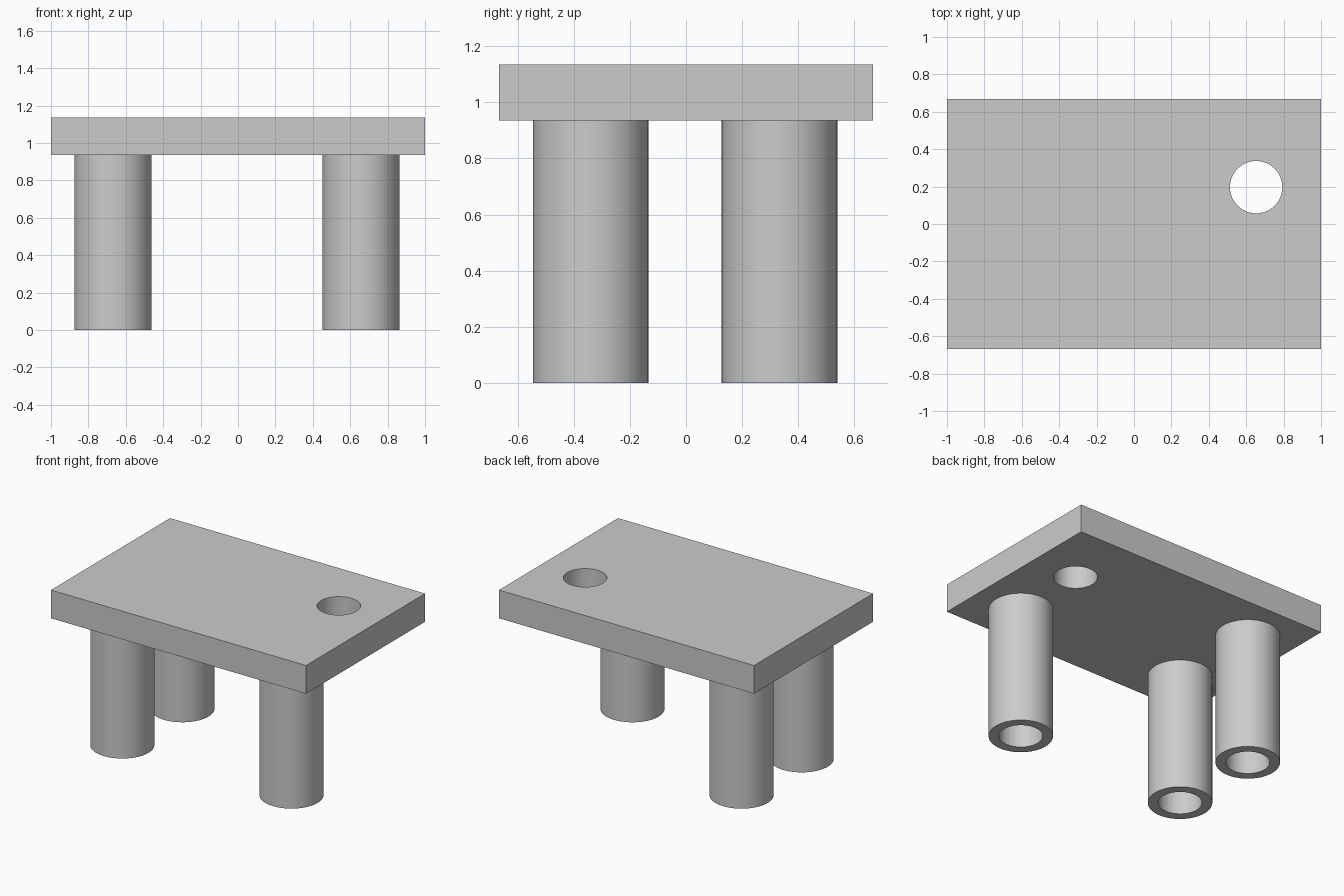
import bpy, bmesh
from math import cos, sin, tau, radians

cube = bpy.data.objects.get("Cube")
if cube:
    bpy.data.objects.remove(cube, do_unlink=True)

grey = bpy.data.materials.new("light grey")
grey.use_nodes = True
grey.diffuse_color = (0.6, 0.6, 0.6, 1)
grey.node_tree.nodes["Principled BSDF"].inputs["Base Color"].default_value = grey.diffuse_color

TOP, UNDER = 1.135, 0.935
SEGMENTS = 64
BORE = 0.14


def finish(name, bm):
    """Turn a bmesh into a grey object, smooth with sharp edges."""
    bmesh.ops.recalc_face_normals(bm, faces=bm.faces)
    mesh = bpy.data.meshes.new(name)
    bm.to_mesh(mesh)
    bm.free()
    mesh.materials.append(grey)
    obj = bpy.data.objects.new(name, mesh)
    bpy.context.collection.objects.link(obj)
    bpy.ops.object.select_all(action='DESELECT')
    obj.select_set(True)
    bpy.context.view_layer.objects.active = obj
    bpy.ops.object.shade_smooth_by_angle(angle=radians(30))
    return obj


def ring(bm, x, y, z, radius):
    return [bm.verts.new((x + radius * cos(tau * i / SEGMENTS),
                          y + radius * sin(tau * i / SEGMENTS), z))
            for i in range(SEGMENTS)]


def bridge(bm, a, b):
    for i in range(SEGMENTS):
        j = (i + 1) % SEGMENTS
        bm.faces.new((a[i], a[j], b[j], b[i]))


def tube(name, x, y):
    """Hollow leg from the floor to the underside of the slab."""
    bm = bmesh.new()
    loops = [ring(bm, x, y, z, r) for z, r in
             ((0, 0.206), (UNDER, 0.206), (UNDER, BORE), (0, BORE))]
    for a, b in zip(loops, loops[1:] + loops[:1]):
        bridge(bm, a, b)
    return finish(name, bm)


# Slab with one round through hole
bm = bmesh.new()
holes = []
for z in (UNDER, TOP):
    corners = [bm.verts.new((x, y, z)) for x, y in
               ((-1, -0.667), (1, -0.667), (1, 0.667), (-1, 0.667))]
    hole = ring(bm, 0.653, 0.197, z, BORE)
    edges = [bm.edges.new((loop[i - 1], loop[i]))
             for loop in (corners, hole) for i in range(len(loop))]
    bmesh.ops.triangle_fill(bm, use_beauty=True, edges=edges)
    holes.append((corners, hole))
(low, low_hole), (high, high_hole) = holes
bridge(bm, low_hole, high_hole)
for i in range(4):
    bm.faces.new((low[i - 1], low[i], high[i], high[i - 1]))
finish("slab", bm)

# Three hollow legs; the corner under the hole stays open
tube("front_right_leg", -0.669, -0.34)
tube("front_left_leg", 0.658, -0.34)
tube("back_right_leg", -0.669, 0.333)
